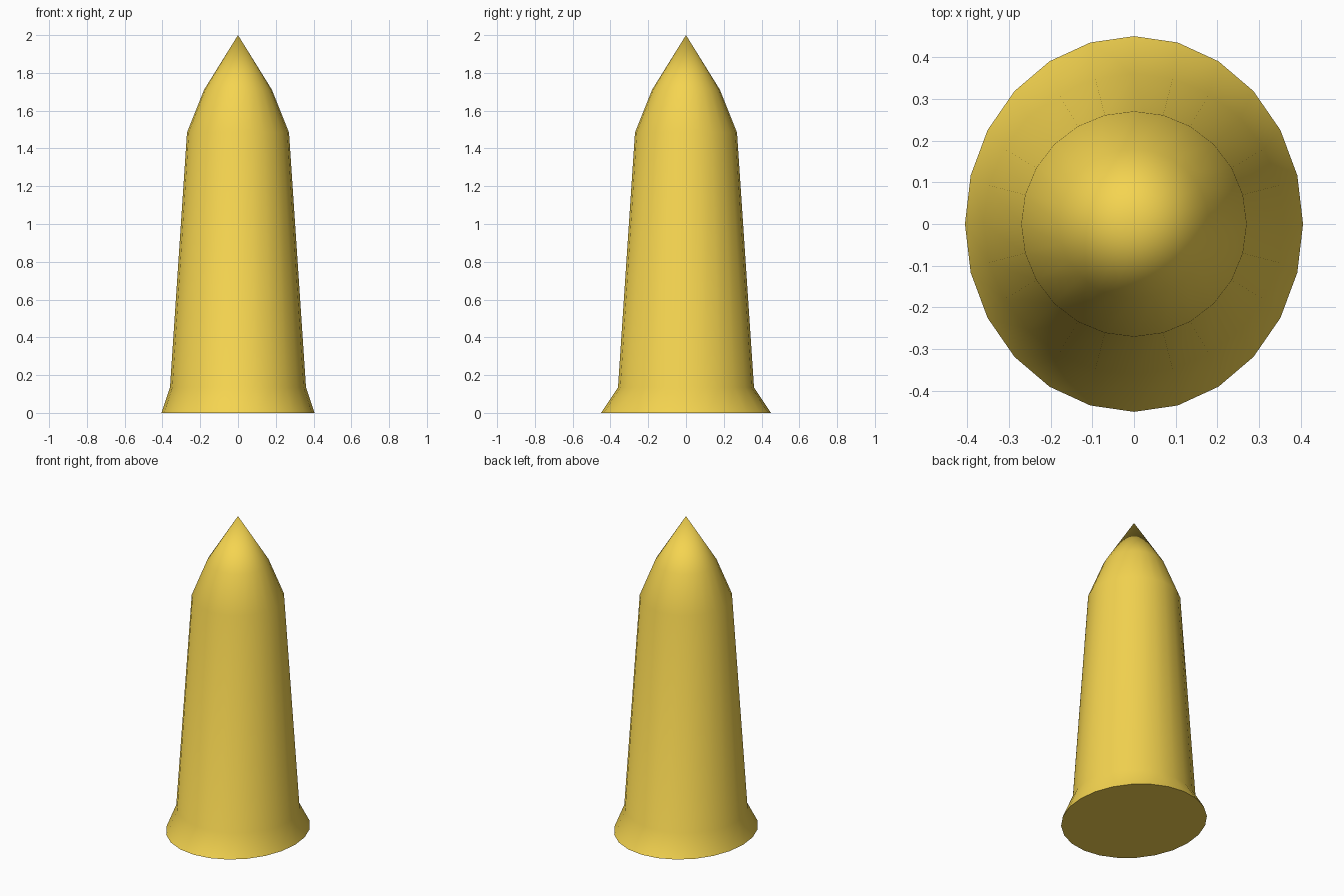
import bpy, bmesh
from math import sin, cos, pi, radians

if "Cube" in bpy.data.objects:
    bpy.data.objects.remove(bpy.data.objects["Cube"])

SIDES = 24
# Rings of the spike: x radius, y radius, height
RINGS = [(0.405, 0.45, 0.0), (0.36, 0.36, 0.135), (0.27, 0.27, 1.485), (0.18, 0.18, 1.71)]
TIP_Z = 2.0

bm = bmesh.new()
rings = [[bm.verts.new((rx * cos(2 * pi * i / SIDES), ry * sin(2 * pi * i / SIDES), z))
          for i in range(SIDES)] for rx, ry, z in RINGS]
tip = bm.verts.new((0, 0, TIP_Z))

# Closed base, tapered walls and pointed tip
bm.faces.new(rings[0][::-1])
for low, high in zip(rings, rings[1:]):
    for i in range(SIDES):
        j = (i + 1) % SIDES
        bm.faces.new((low[i], low[j], high[j], high[i]))
for i in range(SIDES):
    bm.faces.new((rings[-1][i], rings[-1][(i + 1) % SIDES], tip))

mesh = bpy.data.meshes.new("spike")
bm.to_mesh(mesh)
bm.free()
spike = bpy.data.objects.new("spike", mesh)
bpy.context.collection.objects.link(spike)

# Smooth walls with a sharp base rim
bpy.context.view_layer.objects.active = spike
spike.select_set(True)
bpy.ops.object.shade_smooth_by_angle(angle=radians(45))

# Yellow finish
yellow = bpy.data.materials.new("yellow")
yellow.diffuse_color = (0.91, 0.66, 0.08, 1)
yellow.use_nodes = True
yellow.node_tree.nodes["Principled BSDF"].inputs["Base Color"].default_value = yellow.diffuse_color
mesh.materials.append(yellow)
